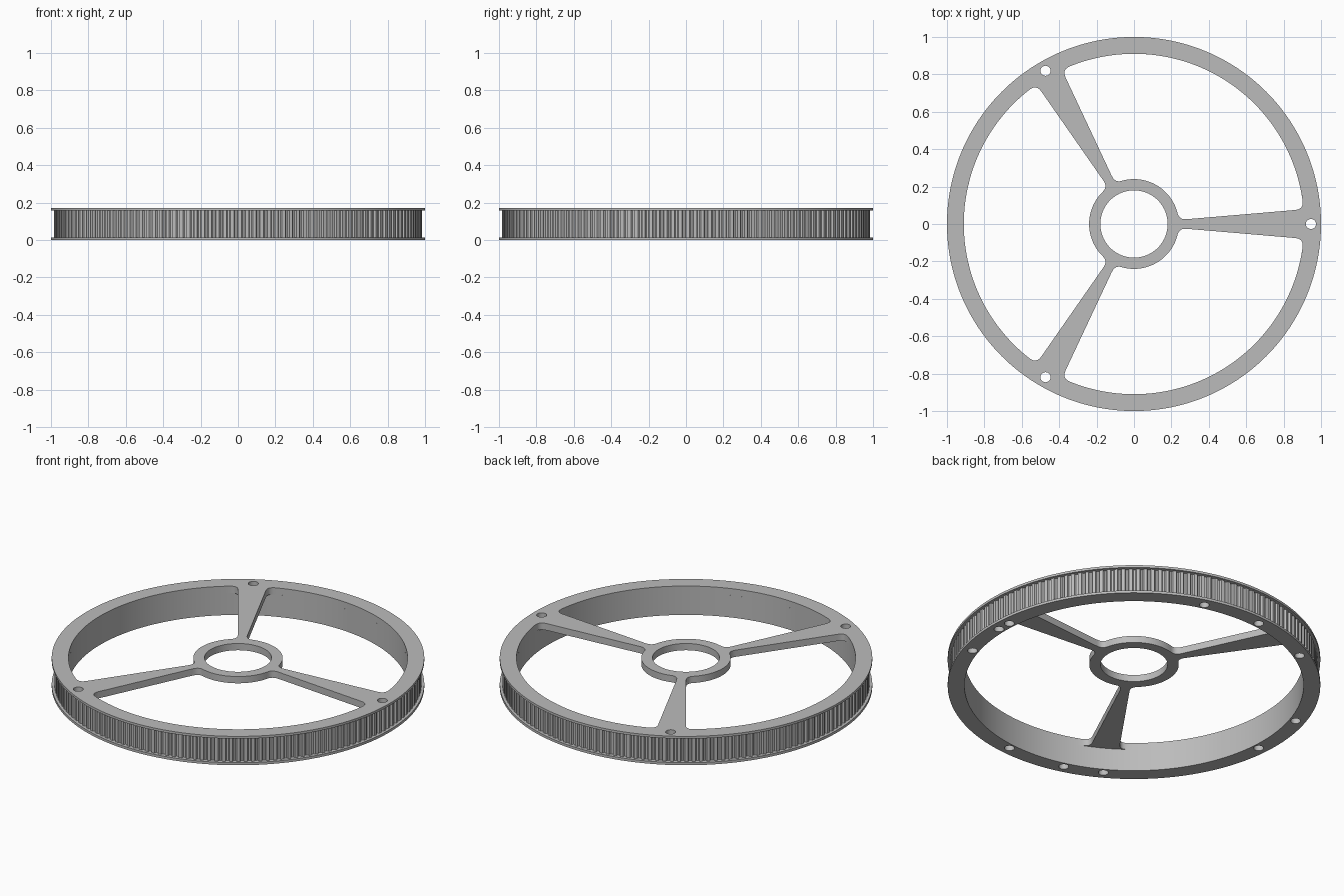
import bpy
import bmesh
from math import cos, sin, tau, atan2, radians, hypot
from mathutils import Vector

if "Cube" in bpy.data.objects:
    bpy.data.objects.remove(bpy.data.objects["Cube"], do_unlink=True)

grey = bpy.data.materials.new("plain grey")
grey.use_nodes = True
grey.diffuse_color = (0.5, 0.5, 0.5, 1)
grey.node_tree.nodes["Principled BSDF"].inputs["Base Color"].default_value = (0.5, 0.5, 0.5, 1)

RIM_IN, HUB_OUT, BORE = 0.91, 0.24, 0.18
TEETH = 156


def polar(r, a):
    return Vector((r * cos(a), r * sin(a)))


def circle(r, n=192, centre=Vector((0, 0))):
    return [centre + polar(r, tau * i / n) for i in range(n)]


def arc(r, a, b, n):
    return [polar(r, a + (b - a) * i / n) for i in range(n + 1)]


def fillet(p, corner, q, n=6):
    """Rounded corner from p to q, without its end points."""
    ts = [i / n for i in range(1, n)]
    return [p * (1 - t) ** 2 + corner * 2 * t * (1 - t) + q * t * t for t in ts]


def toothed_outline():
    """Belt teeth: flat lands with shallow rounded grooves."""
    tooth = [(0, 0.985), (0.45, 0.985), (0.5, 0.978), (0.6, 0.974), (0.85, 0.974), (0.95, 0.978)]
    return [polar(r, tau * (k + f) / TEETH) for k in range(TEETH) for f, r in tooth]


def window(turn):
    """Opening between two tapered spokes, with rounded corners."""
    third = tau / 3
    a = atan2(0.022, HUB_OUT)
    b = atan2(0.079, RIM_IN)
    da, db = 0.04 / HUB_OUT, 0.045 / RIM_IN
    hub1, hub2 = polar(HUB_OUT, a), polar(HUB_OUT, third - a)
    rim1, rim2 = polar(RIM_IN, b), polar(RIM_IN, third - b)
    step1 = (rim1 - hub1).normalized() * 0.045
    step2 = (rim2 - hub2).normalized() * 0.045
    hub_arc = arc(HUB_OUT, third - a - da, a + da, 24)
    rim_arc = arc(RIM_IN, b + db, third - b - db, 60)
    pts = hub_arc + fillet(hub_arc[-1], hub1, hub1 + step1) + [hub1 + step1, rim1 - step1]
    pts += fillet(rim1 - step1, rim1, rim_arc[0]) + rim_arc
    pts += fillet(rim_arc[-1], rim2, rim2 - step2) + [rim2 - step2, hub2 + step2]
    pts += fillet(hub2 + step2, hub2, hub_arc[0])
    return [polar(hypot(p.x, p.y), atan2(p.y, p.x) + turn) for p in pts]


def slab(name, z0, z1, loops):
    """Extrude a flat outline with holes between two heights."""
    curve = bpy.data.curves.new(name + "_outline", "CURVE")
    curve.dimensions = "2D"
    curve.fill_mode = "BOTH"
    curve.extrude = (z1 - z0) / 2
    for loop in loops:
        spline = curve.splines.new("POLY")
        spline.points.add(len(loop) - 1)
        for point, p in zip(spline.points, loop):
            point.co = (p.x, p.y, 0, 1)
        spline.use_cyclic_u = True
    helper = bpy.data.objects.new(name + "_outline", curve)
    bpy.context.collection.objects.link(helper)
    bpy.context.view_layer.update()
    deps = bpy.context.evaluated_depsgraph_get()
    mesh = bpy.data.meshes.new_from_object(helper.evaluated_get(deps))
    bpy.data.objects.remove(helper, do_unlink=True)
    bpy.data.curves.remove(curve)

    bm = bmesh.new()
    bm.from_mesh(mesh)
    bmesh.ops.remove_doubles(bm, verts=bm.verts, dist=0.00002)
    bmesh.ops.translate(bm, verts=bm.verts, vec=(0, 0, (z0 + z1) / 2))
    bmesh.ops.recalc_face_normals(bm, faces=bm.faces)
    bm.to_mesh(mesh)
    bm.free()
    mesh.name = name
    mesh.materials.clear()
    mesh.materials.append(grey)
    obj = bpy.data.objects.new(name, mesh)
    bpy.context.collection.objects.link(obj)
    bpy.ops.object.select_all(action="DESELECT")
    obj.select_set(True)
    bpy.context.view_layer.objects.active = obj
    bpy.ops.object.shade_smooth_by_angle(angle=radians(25))


def bolt_holes(angles):
    return [circle(0.027, 24, polar(0.946, radians(a))) for a in angles]


# Three holes pass right through; eight more are blind, open below
through = bolt_holes([0, 120, 240])
blind = bolt_holes([start + 90 * k for start in (5, 73.5) for k in range(4)])
rim_holes = [circle(RIM_IN)] + through + blind
web_holes = [circle(BORE, 96)] + [window(tau * k / 3) for k in range(3)] + through

# Rim from the ground up, then the spoked web flush with the top
slab("lower_flange", 0, 0.015, [circle(1)] + rim_holes)
slab("toothed_rim", 0.015, 0.131, [toothed_outline()] + rim_holes)
slab("spoked_web", 0.131, 0.157, [toothed_outline()] + web_holes)
slab("upper_flange_and_web", 0.157, 0.171, [circle(1)] + web_holes)
